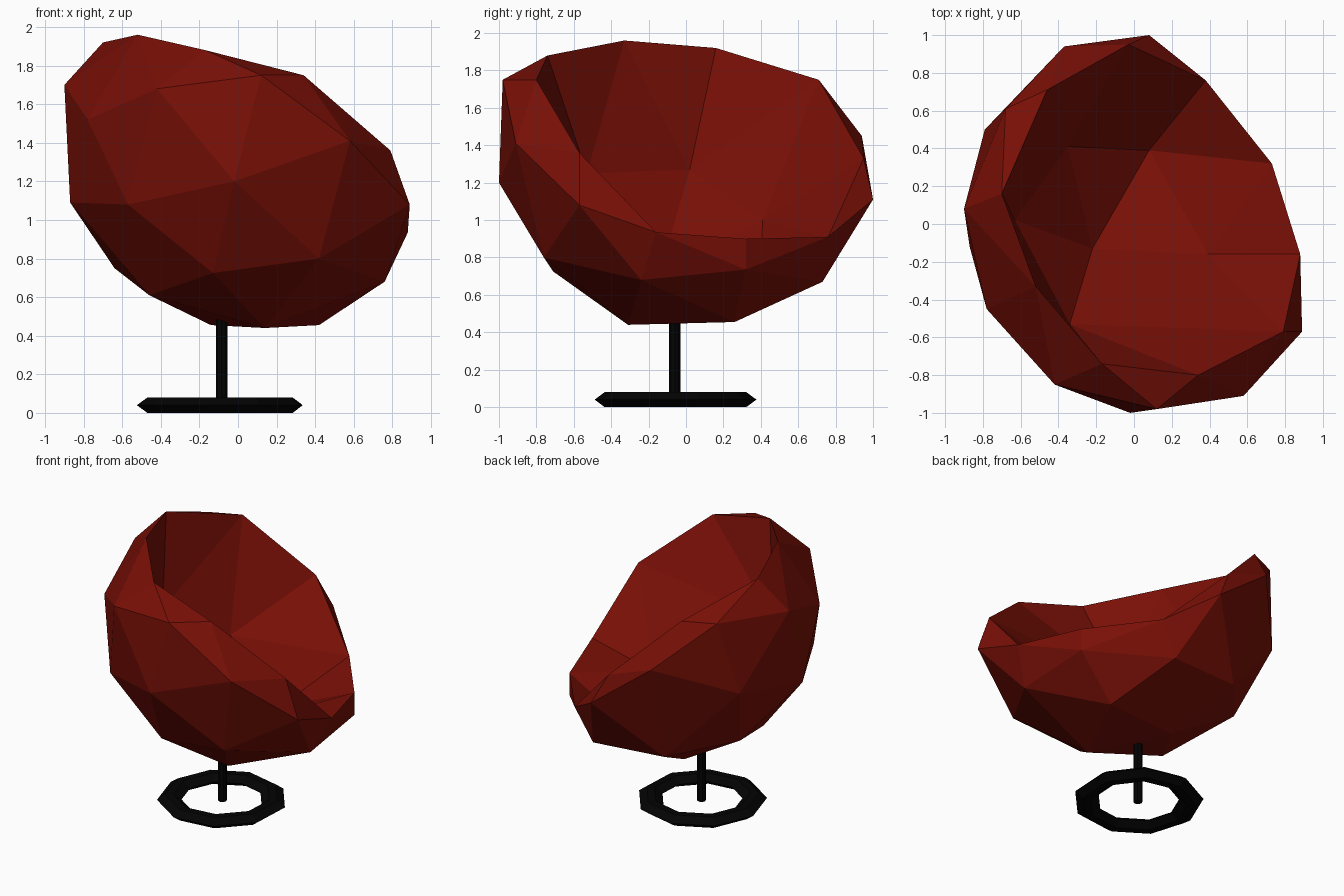
import bpy, bmesh, math
from mathutils import Vector

if "Cube" in bpy.data.objects:
    bpy.data.objects.remove(bpy.data.objects["Cube"])


def material(name, rgb):
    m = bpy.data.materials.new(name)
    m.diffuse_color = (*rgb, 1)
    m.use_nodes = True
    m.node_tree.nodes["Principled BSDF"].inputs["Base Color"].default_value = m.diffuse_color
    return m


def finish(bm, name, mat):
    bmesh.ops.recalc_face_normals(bm, faces=bm.faces[:])
    me = bpy.data.meshes.new(name)
    bm.to_mesh(me)
    bm.free()
    ob = bpy.data.objects.new(name, me)
    bpy.context.collection.objects.link(ob)
    me.materials.append(mat)
    return ob


# Facet corners: outer skin, opening rim and hollow
outer = [(.12, -.98, 1.75), (.58, -.91, 1.41), (.89, -.57, 1.08), (-.42, -.85, 1.68),
         (-.78, -.45, 1.52), (-.90, .08, 1.70), (-.87, -.12, 1.09), (-.57, -.68, 1.08),
         (-.02, -1.0, 1.20), (-.13, -.71, .725), (.42, -.76, .80), (.14, -.31, .44),
         (.42, .26, .455), (-.14, .22, .455), (-.46, -.25, .61), (-.64, .28, .75),
         (.76, -.24, .68), (.25, .73, .67), (.73, .32, .735), (-.30, .68, .69),
         (.08, 1.0, 1.11), (-.37, .94, 1.45), (-.68, .61, 1.75), (-.79, .50, 1.22)]
rim = [(-.70, .16, 1.92), (-.52, -.33, 1.96), (-.17, -.74, 1.88), (.34, -.80, 1.75),
       (.79, -.57, 1.36), (.88, -.16, .935), (.73, .32, .90), (.38, .76, .91),
       (-.03, .95, 1.33), (-.46, .71, 1.75)]
inner = [(.39, -.16, .82), (.08, .39, .60), (-.22, -.13, .75), (-.34, -.53, 1.25),
         (-.35, .41, 1.0), (-.63, .02, 1.27)]
points = outer + rim + inner
o, r = len(outer), len(outer) + len(rim)


def skin(ids):
    """Triangulate corners over a sphere, leaving the rim opening uncovered."""
    bm = bmesh.new()
    centre = Vector((0, 0, 1.15))
    lookup = {bm.verts.new((Vector(points[i]) - centre).normalized()): i for i in ids}
    bmesh.ops.convex_hull(bm, input=bm.verts[:])
    tris = [[lookup[v] for v in f.verts] for f in bm.faces]
    bm.free()
    return [t for t in tris if not all(o <= i < r for i in t)]


red = material("red_shell", (.19, .005, .002))
black = material("black_metal", (.001, .001, .001))

# Faceted bowl seat
bm = bmesh.new()
vs = [bm.verts.new(p) for p in points]
for tri in skin(range(r)) + skin(range(o, len(points))):
    bm.faces.new([vs[i] for i in tri])
finish(bm, "seat_shell", red)

# Nine-sided floor ring with six-sided section
CX, CY, SIDES = -.085, -.06, 9
profile = [(.44, .04), (.385, .08), (.33, .08), (.275, .04), (.33, 0), (.385, 0)]
bm = bmesh.new()
rings = []
for k in range(SIDES):
    a = math.radians(17 + 360 * k / SIDES)
    rings.append([bm.verts.new((CX + d * math.cos(a), CY + d * math.sin(a), z)) for d, z in profile])
for k in range(SIDES):
    a, b = rings[k], rings[(k + 1) % SIDES]
    for j in range(6):
        n = (j + 1) % 6
        bm.faces.new((a[j], b[j], b[n], a[n]))
finish(bm, "floor_ring", black)

# Centre post
bm = bmesh.new()
bmesh.ops.create_cone(bm, cap_ends=True, segments=8, radius1=.03, radius2=.03, depth=.46)
bmesh.ops.translate(bm, verts=bm.verts[:], vec=(CX, CY, .26))
finish(bm, "centre_post", black)
